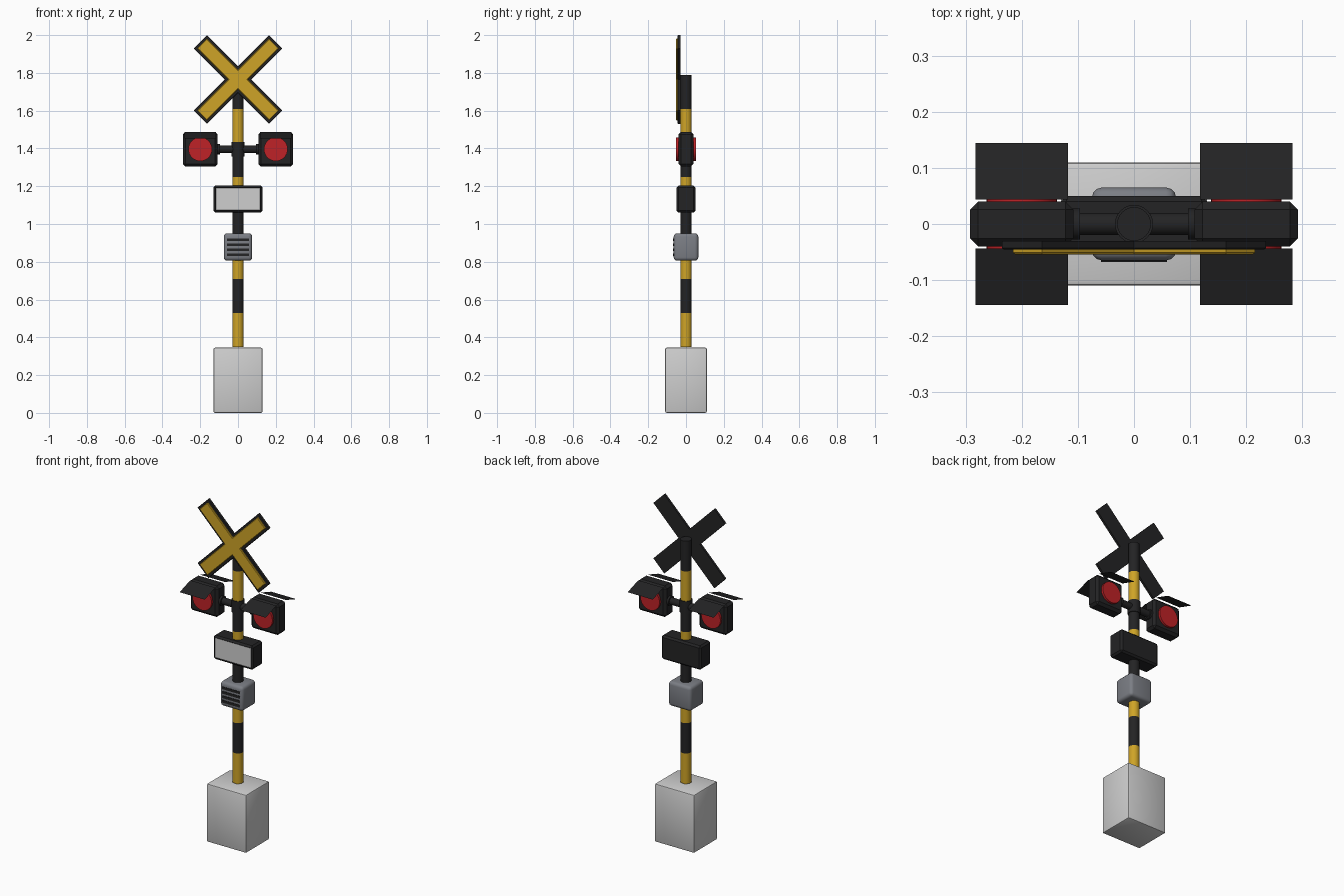
import bpy, bmesh, math
from mathutils import Matrix, Vector

if "Cube" in bpy.data.objects:
    bpy.data.objects.remove(bpy.data.objects["Cube"])


def material(name, rgb):
    m = bpy.data.materials.new(name)
    m.use_nodes = True
    m.diffuse_color = (*rgb, 1)
    m.node_tree.nodes["Principled BSDF"].inputs["Base Color"].default_value = (*rgb, 1)
    return m


BLACK = material("matte black", (0.017, 0.017, 0.018))
YELLOW = material("warning yellow", (0.62, 0.37, 0.02))
RED = material("signal red", (0.52, 0.016, 0.02))
STEEL = material("steel grey", (0.2, 0.21, 0.235))
CONCRETE = material("pale concrete", (0.62, 0.62, 0.62))
PANEL = material("panel white", (0.62, 0.62, 0.62))


def finish(name, bm, *mats):
    bmesh.ops.recalc_face_normals(bm, faces=bm.faces)
    mesh = bpy.data.meshes.new(name)
    bm.to_mesh(mesh)
    bm.free()
    ob = bpy.data.objects.new(name, mesh)
    bpy.context.collection.objects.link(ob)
    for m in mats:
        mesh.materials.append(m)
    bpy.ops.object.select_all(action="DESELECT")
    bpy.context.view_layer.objects.active = ob
    ob.select_set(True)
    bpy.ops.object.shade_smooth_by_angle(angle=math.radians(35))
    return ob


def box_mesh(size, loc, bevel=0, segments=1):
    bm = bmesh.new()
    bmesh.ops.create_cube(bm, size=1, matrix=Matrix.Translation(loc) @ Matrix.Diagonal((*size, 1)))
    if bevel:
        bmesh.ops.bevel(bm, geom=bm.edges[:], offset=bevel, segments=segments,
                        profile=0.5, affect="EDGES")
    return bm


def box(name, size, loc, mat, bevel=0, segments=1):
    return finish(name, box_mesh(size, loc, bevel, segments), mat)


def cylinder(name, radius, length, loc, axis, mat, sides=24):
    bm = bmesh.new()
    turn = Vector((0, 0, 1)).rotation_difference(Vector(axis)).to_matrix().to_4x4()
    bmesh.ops.create_cone(bm, cap_ends=True, segments=sides, radius1=radius, radius2=radius,
                          depth=length, matrix=Matrix.Translation(loc) @ turn)
    return finish(name, bm, mat)


# Concrete footing
box("footing", (0.26, 0.22, 0.345), (0, 0, 0.1725), CONCRETE, 0.008, 2)

# Striped pole, one ring of faces per band
BAND = 0.18
bm = bmesh.new()
bmesh.ops.create_cone(bm, cap_ends=True, segments=24, radius1=0.03, radius2=0.03,
                      depth=8 * BAND, matrix=Matrix.Translation((0, 0, 0.35 + 4 * BAND)))
for i in range(1, 8):
    bmesh.ops.bisect_plane(bm, geom=bm.verts[:] + bm.edges[:] + bm.faces[:],
                           plane_co=(0, 0, 0.35 + i * BAND), plane_no=(0, 0, 1))
for f in bm.faces:
    band = int((f.calc_center_median().z - 0.35) / BAND)
    f.material_index = 1 if band % 2 or band > 7 else 0
finish("striped_pole", bm, YELLOW, BLACK)


# Crossed boards: a plus-shaped outline, extruded and turned upright
def crossed_boards(name, length, width, y_back, depth, mat, bevel):
    a, b = length / 2, width / 2
    arm = [(b, b), (a, b), (a, -b)]
    bm = bmesh.new()
    verts = []
    for k in range(4):
        turn = Matrix.Rotation(-k * math.pi / 2 + math.pi / 4, 3, "Z")
        for p in arm[:]:
            q = turn @ Vector((*p, 0))
            verts.append(bm.verts.new((q.x, y_back, q.y + 1.765)))
    face = bm.faces.new(verts)
    ext = bmesh.ops.extrude_face_region(bm, geom=[face])
    moved = [g for g in ext["geom"] if isinstance(g, bmesh.types.BMVert)]
    bmesh.ops.translate(bm, verts=moved, vec=(0, -depth, 0))
    rim = [e for e in bm.edges if all(v in moved for v in e.verts)]
    bmesh.ops.recalc_face_normals(bm, faces=bm.faces)
    bmesh.ops.bevel(bm, geom=rim, offset=bevel, segments=1, affect="EDGES")
    return finish(name, bm, mat)


crossed_boards("cross_backing", 0.565, 0.1, -0.03, 0.015, BLACK, 0.002)
crossed_boards("cross_face", 0.538, 0.073, -0.044, 0.01, YELLOW, 0.003)

# Cross arm and its collar on the pole
LAMP_Z = 1.396
cylinder("lamp_arm", 0.02, 0.24, (0, 0, LAMP_Z), (1, 0, 0), BLACK)
cylinder("arm_collar", 0.034, 0.075, (0, 0, LAMP_Z), (0, 0, 1), BLACK)

# Lamp pair, each with a lens and a sloping hood on both faces
for side, sx in (("left", 1), ("right", -1)):
    x = 0.2 * sx
    box(side + "_lamp_housing", (0.184, 0.08, 0.184), (x, 0, LAMP_Z), BLACK, 0.014)
    cylinder(side + "_arm_flange", 0.028, 0.016, (0.104 * sx, 0, LAMP_Z), (1, 0, 0), BLACK)
    for end, sy in (("front", -1), ("back", 1)):
        cylinder(f"{side}_{end}_lens", 0.063, 0.02, (x, 0.043 * sy, LAMP_Z), (0, 1, 0), RED, 32)
        bm = bmesh.new()
        hood = [(-1, 0.044, 1.486), (1, 0.044, 1.486), (1, 0.144, 1.453), (-1, 0.144, 1.453)]
        bm.faces.new([bm.verts.new((x + 0.0825 * u, y * sy, z)) for u, y, z in hood])
        finish(f"{side}_{end}_hood", bm, BLACK)

# Direction display box with a recessed pale front panel
bm = box_mesh((0.26, 0.1, 0.142), (0, 0, 1.132), 0.01)
front = min(bm.faces, key=lambda f: f.calc_center_median().y)
bmesh.ops.inset_region(bm, faces=[front], thickness=0.004)
bmesh.ops.translate(bm, verts=front.verts, vec=(0, 0.003, 0))
front.material_index = 1
finish("display_box", bm, BLACK, PANEL)

# Bell speaker with grille slots
box("speaker_box", (0.15, 0.13, 0.145), (0, 0, 0.878), STEEL, 0.018, 3)
for i in range(4):
    box(f"speaker_slot_{i + 1}", (0.118, 0.008, 0.015), (0, -0.0635, 0.837 + 0.0265 * i), BLACK)
